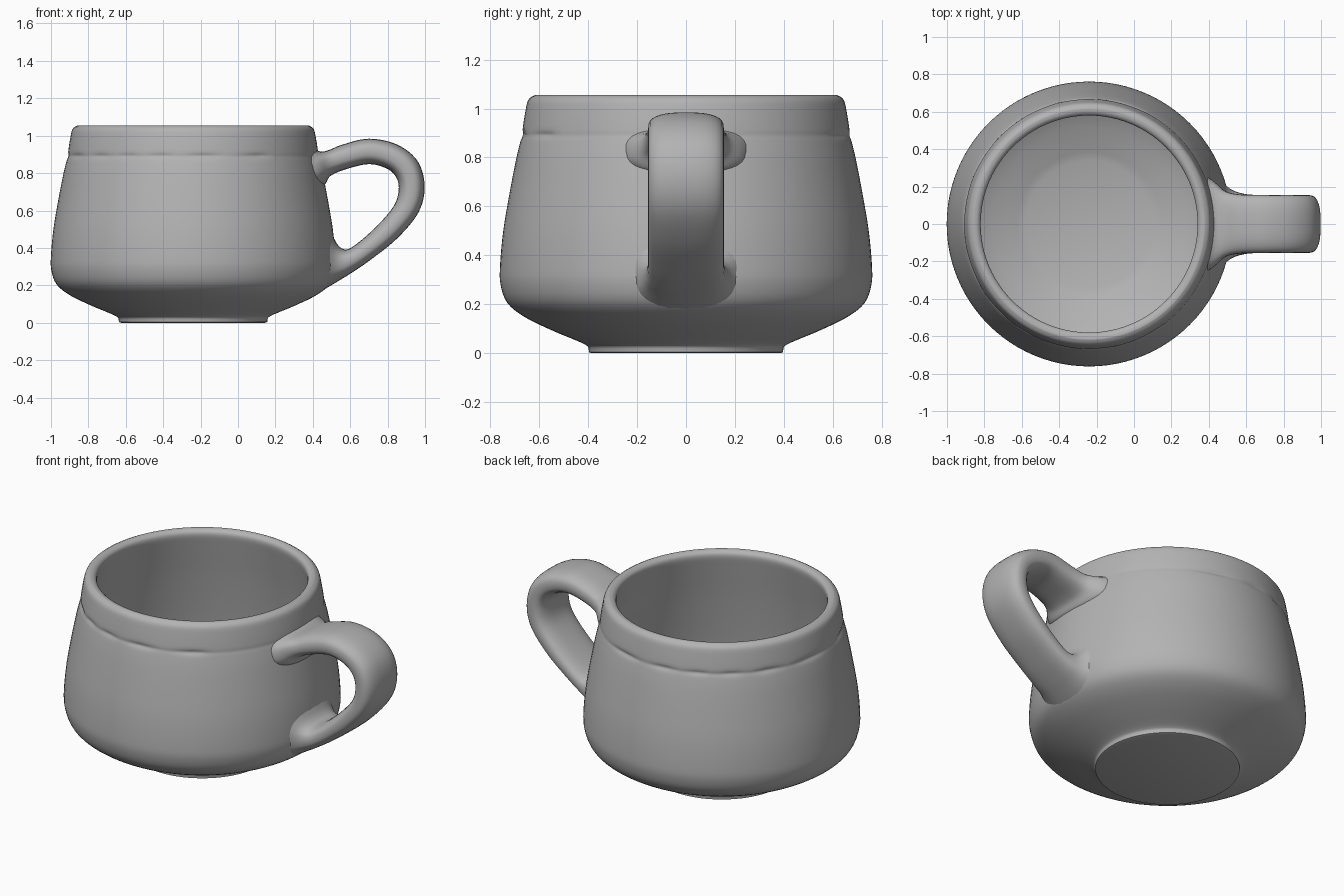
import bpy, bmesh, math
from mathutils import Vector

if "Cube" in bpy.data.objects:
    bpy.data.objects.remove(bpy.data.objects["Cube"])

CX = -0.24          # axis of the cup body
SEG = 96

clay = bpy.data.materials.new("grey clay")
clay.diffuse_color = (0.45, 0.45, 0.45, 1)
clay.use_nodes = True
clay.node_tree.nodes["Principled BSDF"].inputs["Base Color"].default_value = clay.diffuse_color


def spline(pts, n):
    """Smooth curve through a list of equal-length tuples."""
    out = []
    for i in range(len(pts) - 1):
        a, b, c, d = (pts[max(i - 1, 0)], pts[i], pts[i + 1],
                      pts[min(i + 2, len(pts) - 1)])
        for k in range(n):
            t = k / n
            out.append(tuple(0.5 * (2 * q + (r - p) * t
                                    + (2 * p - 5 * q + 4 * r - s) * t * t
                                    + (3 * q - p - 3 * r + s) * t ** 3)
                             for p, q, r, s in zip(a, b, c, d)))
    return out + [tuple(pts[-1])]


def loft(name, rings, angle):
    """Skin closed rings of points and cap both ends."""
    bm = bmesh.new()
    loops = [[bm.verts.new(p) for p in ring] for ring in rings]
    n = len(loops[0])
    for a, b in zip(loops, loops[1:]):
        for i in range(n):
            j = (i + 1) % n
            bm.faces.new((a[i], a[j], b[j], b[i]))
    bm.faces.new(loops[0])
    bm.faces.new(loops[-1])
    bmesh.ops.recalc_face_normals(bm, faces=bm.faces)
    me = bpy.data.meshes.new(name)
    bm.to_mesh(me)
    bm.free()
    me.materials.append(clay)
    ob = bpy.data.objects.new(name, me)
    bpy.context.collection.objects.link(ob)
    bpy.context.view_layer.objects.active = ob
    ob.select_set(True)
    bpy.ops.object.shade_smooth_by_angle(angle=math.radians(angle))
    ob.select_set(False)
    return ob


# Cup body: foot, rounded belly, tapering wall, rim, then the hollow inside
foot = [(0.385, 0), (0.397, 0.004), (0.398, 0.02)]
outer = spline([(0.402, 0.028), (0.43, 0.044), (0.55, 0.094), (0.66, 0.148),
                (0.73, 0.205), (0.758, 0.28), (0.76, 0.36), (0.747, 0.5),
                (0.722, 0.65), (0.695, 0.79), (0.677, 0.865), (0.67, 0.89), (0.668, 0.915),
                (0.658, 0.98), (0.645, 1.035), (0.618, 1.055)], 4)
inner = spline([(0.618, 1.055), (0.595, 1.05), (0.58, 1.025), (0.592, 0.95),
                (0.63, 0.75), (0.67, 0.5), (0.682, 0.37), (0.66, 0.27),
                (0.57, 0.19), (0.34, 0.1)], 4)[1:]


def body_ring(r, z, dents):
    ring = []
    for i in range(SEG):
        a = math.tau * i / SEG
        # uneven, hand-pressed line under the rim, absent beside the handle
        d = 0.0
        if dents and math.cos(a) < 0.6:
            d = 0.008 * math.exp(-((z - 0.892) / 0.014) ** 2) * (0.5 + 0.5 * math.sin(17 * a + 2 * math.sin(3 * a)))
        ring.append((CX + (r - d) * math.cos(a), (r - d) * math.sin(a), z))
    return ring


loft("cup_body", [body_ring(r, z, True) for r, z in foot + outer]
     + [body_ring(r, z, False) for r, z in inner], 40)

# Handle: outer edge x,z / inner edge x,z / half width / bend around the wall
stations = [(0.40, 0.93, 0.415, 0.715, 0.27, 1), (0.445, 0.915, 0.465, 0.74, 0.235, 0.9),
            (0.49, 0.925, 0.495, 0.785, 0.178, 0.35), (0.56, 0.953, 0.575, 0.82, 0.158, 0),
            (0.70, 0.984, 0.70, 0.848, 0.155, 0), (0.85, 0.953, 0.80, 0.822, 0.155, 0),
            (0.96, 0.865, 0.85, 0.77, 0.155, 0), (0.998, 0.73, 0.858, 0.70, 0.155, 0),
            (0.965, 0.59, 0.83, 0.62, 0.155, 0), (0.85, 0.45, 0.745, 0.52, 0.155, 0),
            (0.70, 0.33, 0.645, 0.43, 0.155, 0), (0.60, 0.262, 0.58, 0.392, 0.162, 0.15),
            (0.52, 0.213, 0.535, 0.415, 0.19, 0.6), (0.44, 0.165, 0.50, 0.48, 0.27, 1)]
rings = []
for ox, oz, ix, iz, w, bend in spline(stations, 6):
    o, i = Vector((ox, 0, oz)), Vector((ix, 0, iz))
    mid, half = (o + i) / 2, (o - i) / 2
    ring = []
    for k in range(32):
        a = math.tau * k / 32
        c, s = math.cos(a), math.sin(a)
        y = w * math.copysign(abs(c) ** 0.72, c)
        p = mid + half * math.copysign(abs(s) ** 0.72, s)
        drop = 0.7 - math.sqrt(0.49 - y * y)
        ring.append((p.x - bend * drop, y, p.z))
    rings.append(ring)
loft("handle", rings, 50)
